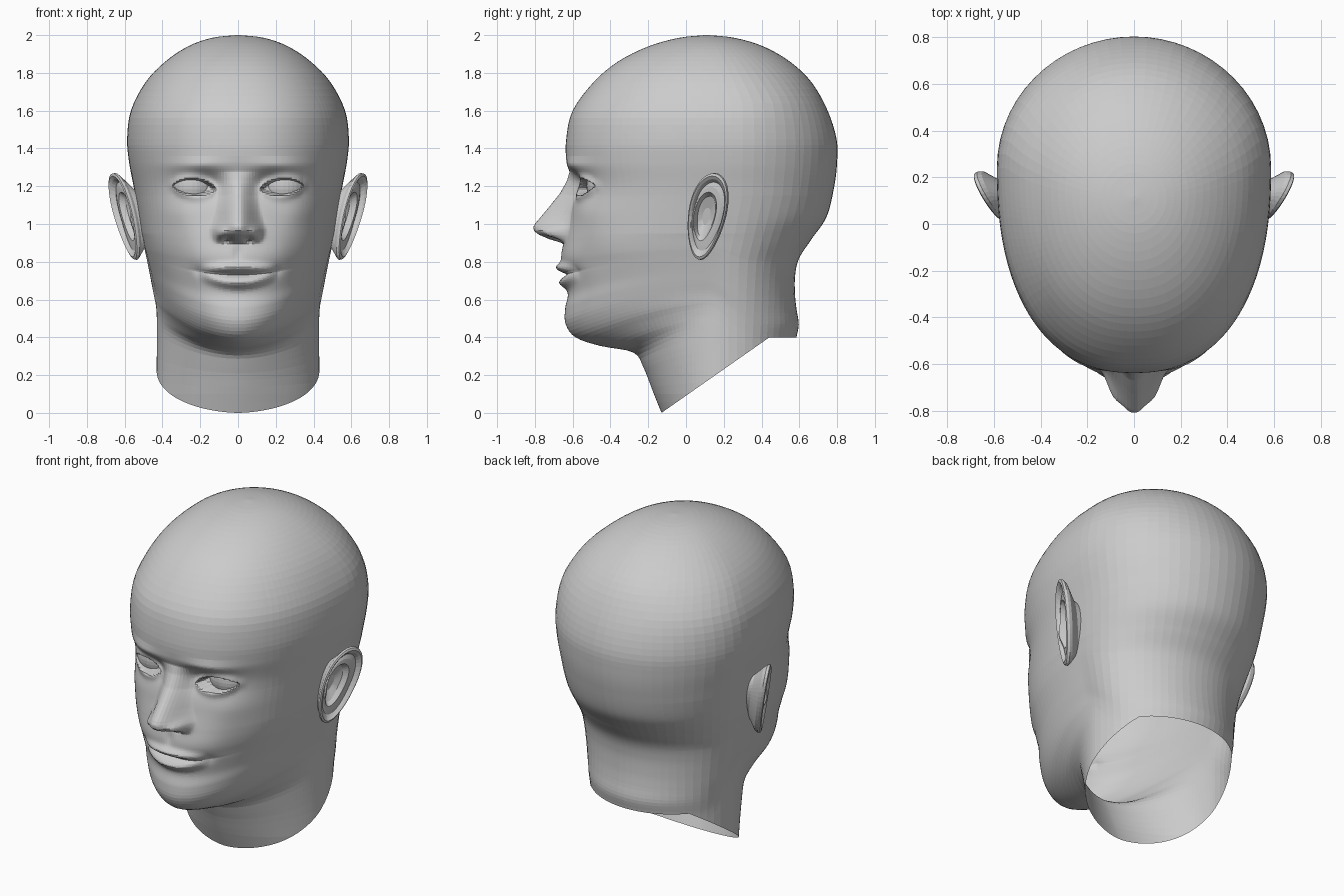
import bpy, bmesh
from math import sin, cos, radians, exp, pi

if "Cube" in bpy.data.objects:
    bpy.data.objects.remove(bpy.data.objects["Cube"])


def lerp(table, z):
    """Piecewise linear lookup in a short list of (z, value)."""
    if z <= table[0][0]:
        return table[0][1]
    for (a, va), (b, vb) in zip(table, table[1:]):
        if z <= b:
            return va + (vb - va) * (z - a) / (b - a)
    return table[-1][1]


def smooth(t):
    t = min(1.0, max(0.0, t))
    return t * t * (3 - 2 * t)


def bump(x, z, cx, cz, sx, sz):
    return exp(-((x - cx) / sx) ** 2 - ((z - cz) / sz) ** 2)


def finish(name, bm, mirror=False):
    bmesh.ops.recalc_face_normals(bm, faces=bm.faces[:])
    mesh = bpy.data.meshes.new(name)
    bm.to_mesh(mesh)
    bm.free()
    obj = bpy.data.objects.new(name, mesh)
    bpy.context.collection.objects.link(obj)
    if mirror:
        obj.modifiers.new("mirror", 'MIRROR').use_axis[0] = True
    return obj


def loft(bm, rings):
    loops = [[bm.verts.new(p) for p in ring] for ring in rings]
    n = len(loops[0])
    for a, b in zip(loops, loops[1:]):
        for i in range(n):
            j = (i + 1) % n
            bm.faces.new((a[i], a[j], b[j], b[i]))
    return loops


# Key sections of head and neck: height, front y, back y, half width, front squareness
KEYS = [
    (-0.06, -0.105, 0.58, 0.435, 1.75), (0.10, -0.17, 0.58, 0.432, 1.75),
    (0.24, -0.225, 0.58, 0.43, 1.8), (0.32, -0.28, 0.58, 0.43, 1.8),
    (0.355, -0.455, 0.582, 0.43, 1.65), (0.40, -0.585, 0.585, 0.432, 1.8),
    (0.47, -0.637, 0.597, 0.438, 1.95), (0.55, -0.64, 0.585, 0.452, 2.05),
    (0.63, -0.625, 0.577, 0.465, 2.15), (0.73, -0.64, 0.578, 0.481, 2.25),
    (0.82, -0.662, 0.60, 0.495, 2.3), (0.92, -0.645, 0.665, 0.508, 2.4),
    (1.04, -0.62, 0.745, 0.527, 2.4), (1.20, -0.597, 0.785, 0.553, 2.4),
    (1.33, -0.632, 0.80, 0.577, 2.33), (1.45, -0.634, 0.797, 0.587, 2.32),
    (1.60, -0.60, 0.75, 0.567, 2.32), (1.75, -0.49, 0.665, 0.49, 2.25),
    (1.86, -0.36, 0.55, 0.385, 2.2), (1.94, -0.20, 0.41, 0.265, 2.1),
    (1.985, -0.04, 0.26, 0.14, 2.0), (2.0, 0.10, 0.12, 0.01, 2.0)]

WIDEST_Y = [(0.8, 0.18), (1.15, 0.24), (1.65, 0.24), (2.0, 0.11)]
NOSE_RIDGE = [(0.885, -0.60), (0.90, -0.66), (0.92, -0.725), (0.945, -0.783), (0.965, -0.805),
              (0.985, -0.808), (1.005, -0.796), (1.03, -0.775), (1.09, -0.725), (1.16, -0.67),
              (1.23, -0.632), (1.33, -0.60)]
NOSE_WIDTH = [(0.90, 0.145), (0.97, 0.155), (1.05, 0.13), (1.15, 0.11), (1.25, 0.13)]
JAW_LIFT = [(0.1, 0.0), (0.38, 1.0), (0.5, 0.8), (0.95, 0.0)]
EYE_X, EYE_Z = 0.232, 1.203


def sections():
    """Catmull-Rom interpolation through the key sections."""
    pts = [KEYS[0]] + KEYS + [KEYS[-1]]
    for a, b, c, d in zip(pts, pts[1:], pts[2:], pts[3:]):
        steps = 4
        if 0.55 <= b[0] < 1.3:
            steps = int((c[0] - b[0]) / 0.008)
        for s in range(steps):
            t = s / steps
            yield [0.5 * (2 * q + (r - p) * t + (2 * p - 5 * q + 4 * r - w) * t * t
                          + (3 * q - p - 3 * r + w) * t ** 3) for p, q, r, w in zip(a, b, c, d)]
    yield list(KEYS[-1])


def face_offset(x, z, yf):
    """Forward (positive) offset that sculpts the features of the face."""
    x = abs(x)
    # nose, wings and nostrils
    out = max(0, yf - lerp(NOSE_RIDGE, z)) * smooth(1.04 * (1 - x / lerp(NOSE_WIDTH, z)))
    out += 0.045 * bump(x, z, 0.092, 0.952, 0.034, 0.034)
    out -= 0.045 * bump(x, z, 0.055, 0.918, 0.026, 0.014)
    # lips closing towards the corners of the mouth
    q = (x / 0.21) ** 2
    span = max(0, 1 - q)
    out += span * 0.038 * bump(x, z, x, 0.768 - 0.02 * q, 1, 0.026)
    out += span * 0.040 * bump(x, z, x, 0.688 + 0.025 * q, 1, 0.030)
    out -= 0.020 * bump(x, z, 0, 0.732, 0.16, 0.010)
    out -= 0.010 * bump(x, z, 0.205, 0.73, 0.035, 0.03)
    out -= 0.010 * bump(x, z, 0, 0.85, 0.022, 0.04)
    # eye sockets, brows, cheekbones and hollow cheeks
    out -= 0.045 * bump(x, z, 0.17, 1.21, 0.10, 0.065)
    out += 0.018 * bump(x, z, 0.22, 1.31, 0.13, 0.035)
    out += 0.018 * bump(x, z, 0.33, 1.06, 0.10, 0.09)
    out -= 0.012 * bump(x, z, 0.32, 0.80, 0.08, 0.10)
    # eyelids around an almond opening
    dx = (x - EYE_X) / 0.112
    if abs(dx) < 1.35:
        half = 0.043 * max(0, 1 - dx * dx) ** 0.8
        off = abs(z - EYE_Z + 0.008 * (1 - dx))
        out += 0.022 * exp(-(max(0, off - half) / 0.028) ** 2) * smooth((1.35 - abs(dx)) / 0.6)
        if abs(dx) < 1:
            out -= 0.06 * smooth((half - off) / 0.016 + 0.2)
    return out


# Head and neck shell
half_turn = ([i * 1.0 for i in range(7)] + [7 + i * 0.5 for i in range(38)]
             + [26 + i for i in range(10)] + [36 + i * 3 for i in range(18)]
             + [90 + i * 6 for i in range(16)])
angles = half_turn + [-a for a in reversed(half_turn[1:-1])]
rings = []
for z, yf, yb, w, n in sections():
    ym = lerp(WIDEST_Y, z)
    ring = []
    for deg in angles:
        s, c = sin(radians(deg)), cos(radians(deg))
        front = abs(deg) < 90
        depth, k = (max(0.008, ym - yf), n) if front else (max(0.008, yb - ym), 2.0)
        r = ((abs(s) / w) ** k + (abs(c) / depth) ** k) ** (-1 / k)
        x, y = r * s, ym - r * c
        if abs(deg) < 60 and 0.55 < z < 1.5:
            y -= face_offset(x, z, yf)
        # the jaw line rises towards the ears, fading out behind them
        fade = 1 - smooth((y - 0.1) / 0.3)
        ring.append((x, y, z + 0.19 * fade * (x / 0.43) ** 2 * lerp(JAW_LIFT, z)))
    rings.append(ring)
bm = bmesh.new()
loops = loft(bm, rings)
bm.faces.new(loops[-1])
# slanted open cut at the bottom of the neck
for co, no in (((0, -0.13, 0), (0, -0.7, 1)), ((0, 0, 0.4), (0, 0, 1))):
    bmesh.ops.bisect_plane(bm, geom=bm.verts[:] + bm.edges[:] + bm.faces[:],
                           plane_co=co, plane_no=no)
cut = []
for f in bm.faces:
    m = f.calc_center_median()
    if m.z < min(0.4, 0.7 * (m.y + 0.13)):
        cut.append(f)
bmesh.ops.delete(bm, geom=cut, context='FACES')
finish("head", bm)

# Eyeballs
bm = bmesh.new()
bmesh.ops.create_uvsphere(bm, u_segments=32, v_segments=20, radius=0.125)
bmesh.ops.translate(bm, verts=bm.verts[:], vec=(EYE_X + 0.008, -0.402, EYE_Z))
finish("eyeballs", bm, mirror=True)

# Ears: rings of (scale, height, forward shift) from the root over the rim into the bowl
EAR = [(0.45, -0.14, 0.05), (0.62, -0.07, 0.035), (0.93, -0.022, 0), (1.0, -0.005, 0),
       (0.99, 0.010, 0), (0.93, 0.015, 0), (0.86, 0.006, 0), (0.79, -0.014, 0.002),
       (0.68, -0.006, 0.008), (0.56, -0.004, 0.016), (0.46, -0.035, 0.024), (0.2, -0.05, 0.03)]
rings = []
for i, (scale, height, shift) in enumerate(EAR):
    ring = []
    for j in range(40):
        a = 2 * pi * j / 40
        v = scale * sin(a)
        u = scale * cos(a) * 0.125 * (0.88 + 0.16 * sin(a)) - shift
        h = height
        if i > 5 and h < 0:
            h *= min(1, max(0.15, 1.4 * v + 1.2))      # fuller lobe
        if 6 < i < 10:
            h += 0.02 * bump(u, v, -0.09, -0.15, 0.04, 0.25)   # flap before the ear canal
        dz = 0.23 * v
        ring.append((0.597 + 0.25 * dz + 0.45 * u + 0.89 * h,
                     0.112 + 0.16 * dz + 0.89 * u - 0.45 * h, 1.04 + dz))
    rings.append(ring)
bm = bmesh.new()
loops = loft(bm, rings)
bm.faces.new(loops[-1])
finish("ears", bm, mirror=True)
